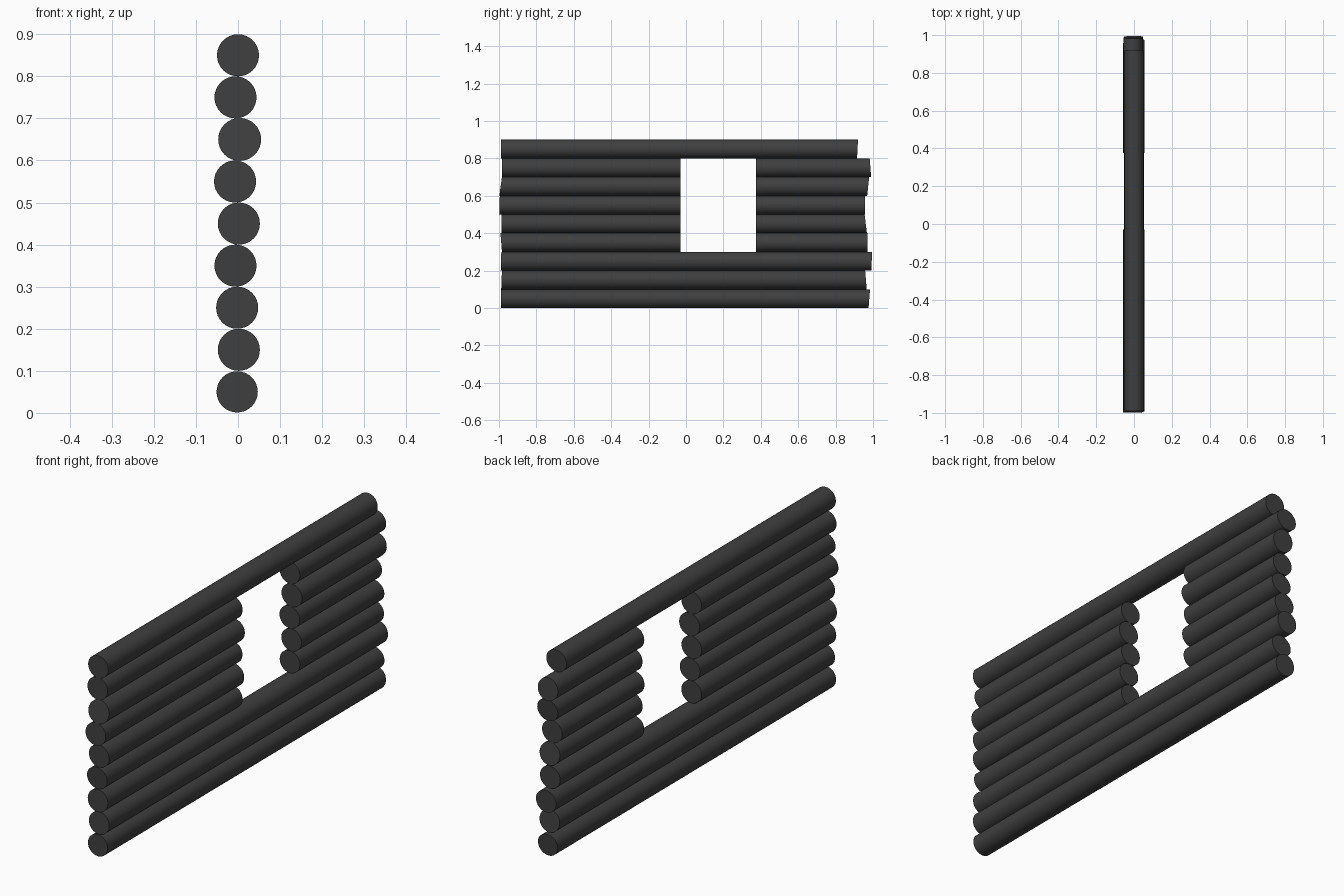
import bpy, bmesh
from math import pi, radians
from mathutils import Matrix

if "Cube" in bpy.data.objects:
    bpy.data.objects.remove(bpy.data.objects["Cube"])

SIDES = 32
PITCH = 0.1                     # height of one log course
WINDOW = (-0.03, 0.375)         # y range of the opening
SPLIT_COURSES = range(3, 8)     # courses cut by the opening

bark = bpy.data.materials.new("dark_wood")
bark.diffuse_color = (0.05, 0.05, 0.05, 1)
bark.use_nodes = True
bark.node_tree.nodes["Principled BSDF"].inputs["Base Color"].default_value = bark.diffuse_color

# per course: x offset, radius, front end y, front slant, back end y, back slant
COURSES = [
    (-0.002, 0.049, -0.989, -0.02, 0.980, 0.08),
    (0.002, 0.050, -0.986, 0.04, 0.962, -0.08),
    (-0.002, 0.050, -0.989, 0.03, 0.993, 0.03),
    (-0.006, 0.050, -0.988, -0.08, 0.970, 0.0),
    (0.002, 0.050, -0.986, 0.0, 0.961, -0.12),
    (-0.007, 0.050, -0.997, 0.03, 0.957, 0.0),
    (0.004, 0.051, -0.991, 0.14, 0.974, 0.11),
    (-0.006, 0.050, -0.985, 0.0, 0.986, -0.08),
    (0.000, 0.050, -0.989, 0.0, 0.917, 0.05),
]


def log(name, x, z, r, y0, slant0, y1, slant1):
    """Log along y whose ends can be sawn at a slight slant."""
    bm = bmesh.new()
    bmesh.ops.create_cone(bm, cap_ends=True, segments=SIDES, radius1=r, radius2=r,
                          depth=2, matrix=Matrix.Rotation(-pi / 2, 4, 'X'))
    for v in bm.verts:
        v.co.y = y0 + slant0 * v.co.z if v.co.y < 0 else y1 + slant1 * v.co.z
    mesh = bpy.data.meshes.new(name)
    bm.to_mesh(mesh)
    bm.free()
    mesh.materials.append(bark)
    ob = bpy.data.objects.new(name, mesh)
    ob.location = (x, 0, z)
    bpy.context.collection.objects.link(ob)
    ob.select_set(True)
    bpy.context.view_layer.objects.active = ob


# stack of logs, cut either side of the window
for i, (x, r, y0, s0, y1, s1) in enumerate(COURSES):
    z = PITCH * (i + 0.5)
    if i in SPLIT_COURSES:
        log(f"front_short_log_{i + 1}", x, z, r, y0, s0, WINDOW[0], 0)
        log(f"back_short_log_{i + 1}", x, z, r, WINDOW[1], 0, y1, s1)
    else:
        log(f"full_log_{i + 1}", x, z, r, y0, s0, y1, s1)

bpy.ops.object.shade_smooth_by_angle(angle=radians(40))
